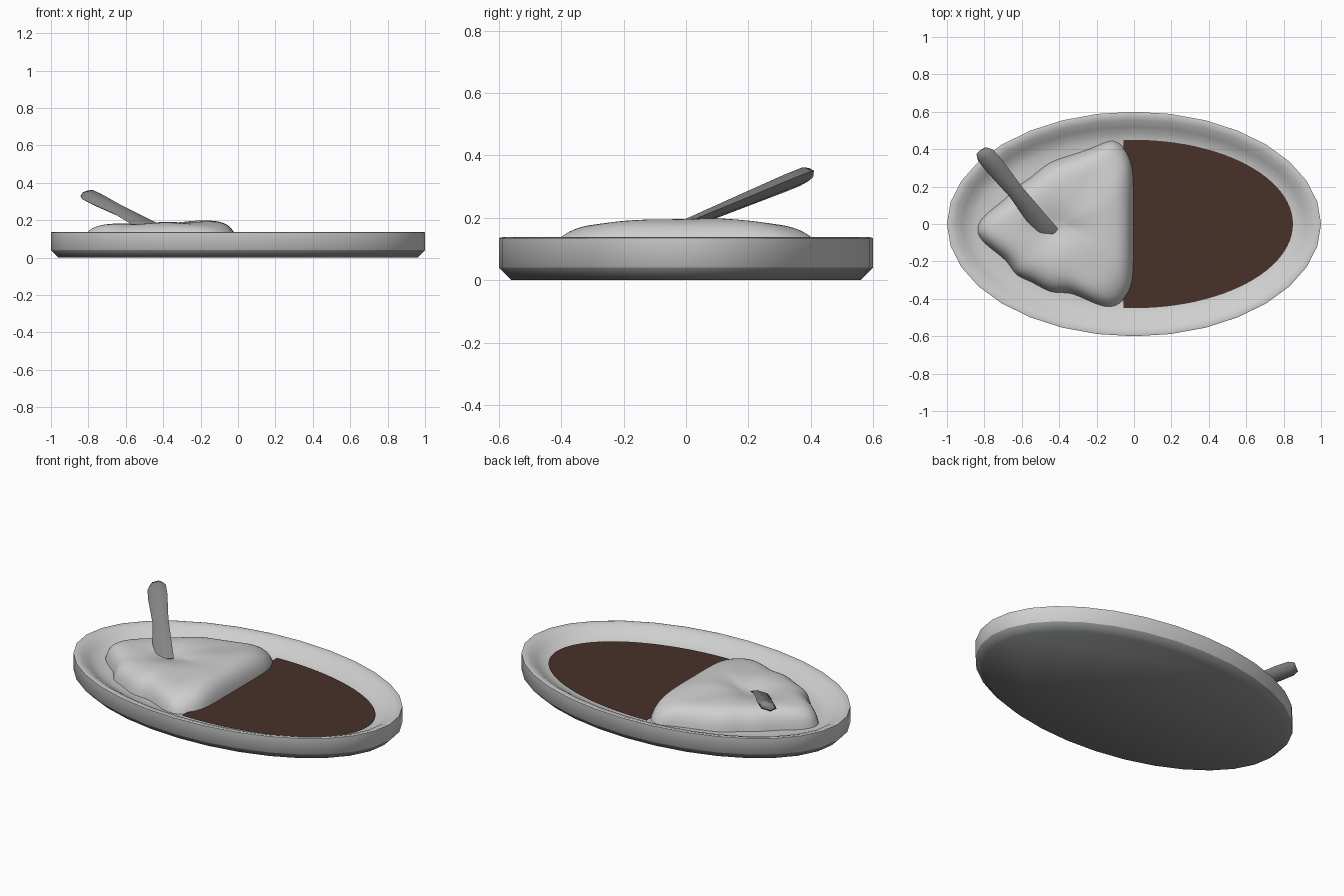
import bpy, bmesh, math
from mathutils import Vector

if "Cube" in bpy.data.objects:
    bpy.data.objects.remove(bpy.data.objects["Cube"])


def material(name, rgb):
    m = bpy.data.materials.new(name)
    m.diffuse_color = (*rgb, 1)
    m.use_nodes = True
    m.node_tree.nodes["Principled BSDF"].inputs["Base Color"].default_value = m.diffuse_color
    return m


PALE = material("pale grey", (0.62, 0.62, 0.62))
BROWN = material("sauce brown", (0.063, 0.031, 0.022))
METAL = material("dull metal", (0.24, 0.24, 0.24))
BASE = material("dark base grey", (0.26, 0.275, 0.265))


def make(name, bm, mats, angle=None, subsurf=0):
    bmesh.ops.recalc_face_normals(bm, faces=bm.faces)
    me = bpy.data.meshes.new(name)
    bm.to_mesh(me)
    bm.free()
    for mat in mats:
        me.materials.append(mat)
    ob = bpy.data.objects.new(name, me)
    bpy.context.collection.objects.link(ob)
    if subsurf:
        mod = ob.modifiers.new("smooth", 'SUBSURF')
        mod.levels = mod.render_levels = subsurf
    if angle:
        bpy.ops.object.select_all(action='DESELECT')
        ob.select_set(True)
        bpy.context.view_layer.objects.active = ob
        bpy.ops.object.shade_smooth_by_angle(angle=math.radians(angle))
    return ob


def loft(rings, cap_start=True, cap_end=True):
    """Skin a list of closed rings of points."""
    bm = bmesh.new()
    loops = [[bm.verts.new(p) for p in r] for r in rings]
    n = len(loops[0])
    for a, b in zip(loops, loops[1:]):
        for i in range(n):
            j = (i + 1) % n
            bm.faces.new((a[i], a[j], b[j], b[i]))
    if cap_start:
        bm.faces.new(loops[0])
    if cap_end:
        bm.faces.new(loops[-1])
    return bm


def oval(inset, z, n=32):
    return [((1 - inset) * math.cos(2 * math.pi * i / n),
             (0.6 - inset) * math.sin(2 * math.pi * i / n), z) for i in range(n)]


# Oval dish: profile of inset from the rim and height, with a dark underside
profile = [(0.04, 0), (0, 0.04), (0, 0.135), (0.012, 0.138), (0.045, 0.127),
           (0.08, 0.103), (0.11, 0.083), (0.15, 0.071), (0.2, 0.068)]
dish = loft([oval(i, z) for i, z in profile])
for f in dish.faces:
    f.material_index = int(max(v.co.z for v in f.verts) < 0.05)
make("dish", dish, [PALE, BASE], 50)

# Sauce: part of an oval filling the right side
bm = bmesh.new()
pts = [p for p in oval(0.15, 0.078, 96) if p[0] > -0.09]
pts.sort(key=lambda p: math.atan2(p[1], p[0]))
bm.faces.new([bm.verts.new(p) for p in pts])
make("sauce", bm, [BROWN])

# Rice mound: outline shrunk inwards in rings, with a lumpy top
outline = [(0.0, 0.0), (0.0, 0.15), (0.0, 0.29), (-0.025, 0.38), (-0.1, 0.47),
           (-0.2, 0.415), (-0.33, 0.37), (-0.46, 0.335), (-0.55, 0.245),
           (-0.62, 0.21), (-0.7, 0.12), (-0.82, 0.04), (-0.855, -0.05),
           (-0.78, -0.125), (-0.67, -0.2), (-0.64, -0.28), (-0.55, -0.305),
           (-0.44, -0.38), (-0.35, -0.36), (-0.25, -0.41), (-0.11, -0.47),
           (-0.025, -0.38), (0.0, -0.29), (0.0, -0.15)]
CX = -0.38


def bump(x, y, cx, cy, rx, ry):
    return math.exp(-((x - cx) / rx) ** 2 - ((y - cy) / ry) ** 2)


def top_height(x, y):
    h = 0.163 + 0.033 * (1 - (y / 0.42) ** 2)
    h -= 0.028 * bump(x, y, -0.45, -0.02, 0.13, 0.1)
    h -= 0.016 * bump(x, y, -0.26, -0.03, 0.14, 0.05)
    h += 0.008 * bump(x, y, -0.16, 0.02, 0.08, 0.15)
    h -= 0.012 * max(0, -x - 0.35) / 0.35
    return h + 0.005 * math.sin(19 * x) * math.cos(15 * y)


rings = []
for s, f in [(1, 0), (0.97, 0.45), (0.9, 0.78), (0.79, 0.96), (0.66, 1),
             (0.5, 1), (0.34, 1), (0.18, 1), (0.06, 1)]:
    ring = []
    for x, y in outline:
        px, py = CX + (x - CX) * s, y * s
        ring.append((px, py, 0.06 + (top_height(px, py) - 0.06) * f))
    rings.append(ring)
make("rice_mound", loft(rings, cap_start=False), [PALE], 60, 2)

# Spoon handle: flattened sections swept out of the rice
stations = [((-0.45, -0.06, 0.145), 0.06, 0.012), ((-0.49, -0.01, 0.175), 0.056, 0.014),
            ((-0.63, 0.17, 0.25), 0.045, 0.02), ((-0.75, 0.315, 0.31), 0.055, 0.024),
            ((-0.795, 0.37, 0.332), 0.052, 0.024), ((-0.815, 0.392, 0.34), 0.034, 0.016)]
along = Vector((-0.32, 0.39, 0.16)).normalized()
side = Vector((0.08, 0.055, 0.032))
side = (side - along * side.dot(along)).normalized()
up = side.cross(along)
section = [(1, 0), (0.5, 1), (-0.5, 1), (-1, 0), (-0.5, -1), (0.5, -1)]
make("spoon_handle", loft([[Vector(c) + side * a * w + up * b * t for a, b in section]
                           for c, w, t in stations]), [METAL], 70)
